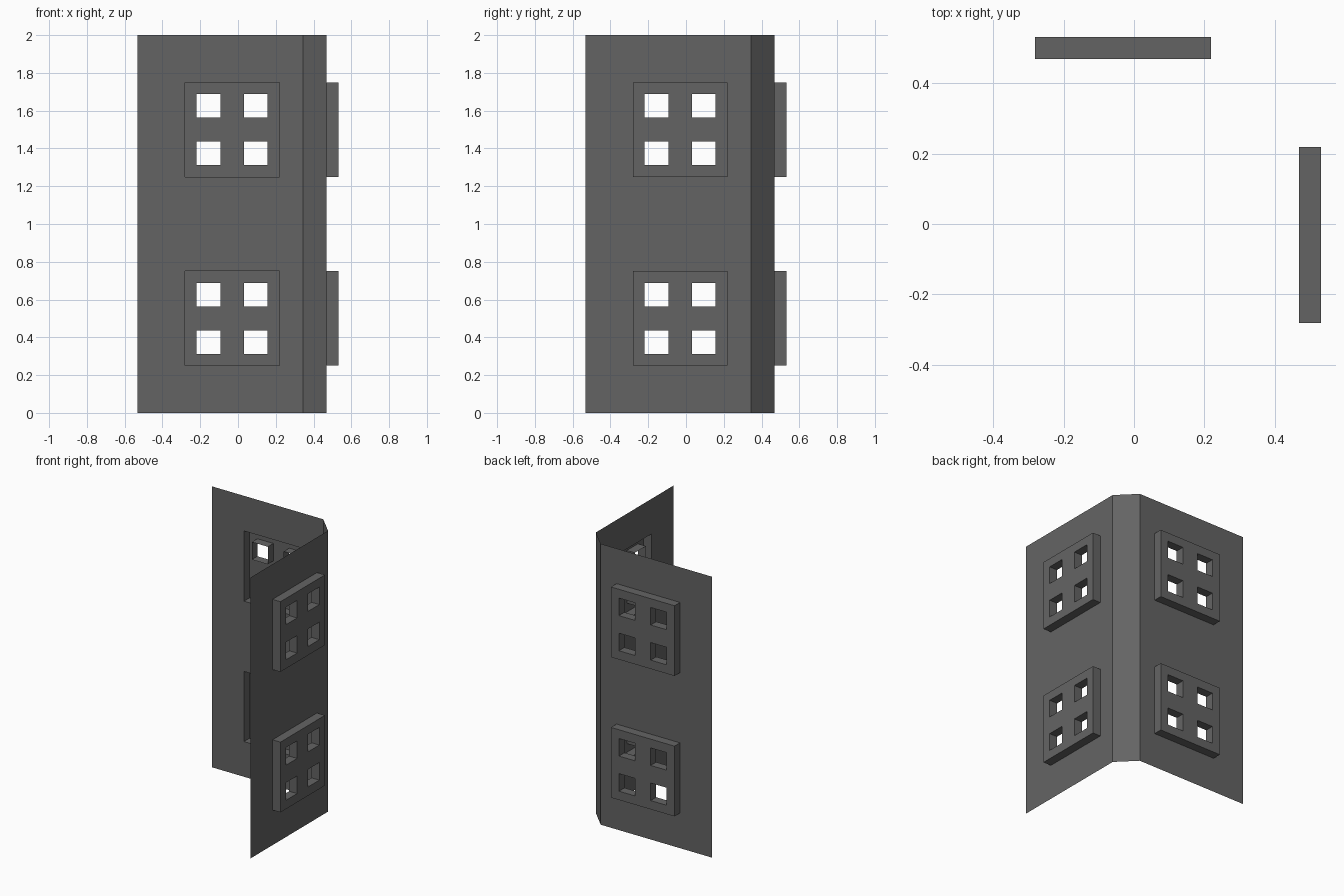
import bpy, bmesh

if "Cube" in bpy.data.objects:
    bpy.data.objects.remove(bpy.data.objects["Cube"])

W = 0.46875           # wall plane offset
D = 0.0625            # window depth and border width
OUT, CH = -0.53125, 0.34375
W0, W1 = -0.28125, 0.21875
HOLES_U = [(-0.21875, -0.09375), (0.03125, 0.15625)]

mat = bpy.data.materials.new("dark_grey")
mat.diffuse_color = (0.127, 0.127, 0.127, 1)
mat.use_nodes = True
mat.node_tree.nodes["Principled BSDF"].inputs["Base Color"].default_value = mat.diffuse_color


# (u, z, depth) on either wall -> world position
def place(side, u, z, d):
    return (W + d, u, z) if side == "right" else (u, W + d, z)


def make(name, side, quads):
    bm = bmesh.new()
    for q in quads:
        vs = [bm.verts.new(place(side, *p)) for p in q]
        bm.faces.new(vs if side == "right" else vs[::-1])
    bmesh.ops.remove_doubles(bm, verts=bm.verts, dist=1e-5)
    me = bpy.data.meshes.new(name)
    bm.to_mesh(me)
    bm.free()
    me.materials.append(mat)
    ob = bpy.data.objects.new(name, me)
    bpy.context.collection.objects.link(ob)


# flat sheet of grid cells, leaving out those inside the openings
def sheet(us, zs, openings, d):
    quads = []
    for a, b in zip(us, us[1:]):
        for c, e in zip(zs, zs[1:]):
            mu, mz = (a + b) / 2, (c + e) / 2
            if not any(o[0] < mu < o[1] and o[2] < mz < o[3] for o in openings):
                quads.append([(a, c, d), (b, c, d), (b, e, d), (a, e, d)])
    return quads


# four sides of a rectangle running from the wall plane outward
def sides(a, b, c, e, inward=False):
    loop = [(a, c), (b, c), (b, e), (a, e)]
    quads = []
    for i in range(4):
        p, q = loop[i], loop[(i + 1) % 4]
        f = [(*p, 0), (*q, 0), (*q, D), (*p, D)]
        quads.append(f[::-1] if inward else f)
    return quads


for side in ("right", "back"):
    # wall sheet with two window openings
    rows = [(0.25, 0.75), (1.25, 1.75)]
    make(side + "_wall", side,
         sheet([OUT, W0, W1, CH], [0, 0.25, 0.75, 1.25, 1.75, 2],
               [(W0, W1, c, e) for c, e in rows], 0))
    # raised hollow windows, panes lined back to the wall plane
    for name, (c, e) in zip(("lower", "upper"), rows):
        holes_z = [(c + D, c + 3 * D), (c + 5 * D, c + 7 * D)]
        holes = [(*u, *z) for u in HOLES_U for z in holes_z]
        us = [W0] + [v for h in HOLES_U for v in h] + [W1]
        zs = [c] + [v for h in holes_z for v in h] + [e]
        quads = sheet(us, zs, holes, D) + sides(W0, W1, c, e)
        for h in holes:
            quads += sides(*h, inward=True)
        make(f"{side}_{name}_window", side, quads)

# chamfered corner strip
me = bpy.data.meshes.new("corner_strip")
me.from_pydata([(W, CH, 0), (CH, W, 0), (CH, W, 2), (W, CH, 2)], [], [(0, 1, 2, 3)])
me.materials.append(mat)
bpy.context.collection.objects.link(bpy.data.objects.new("corner_strip", me))
